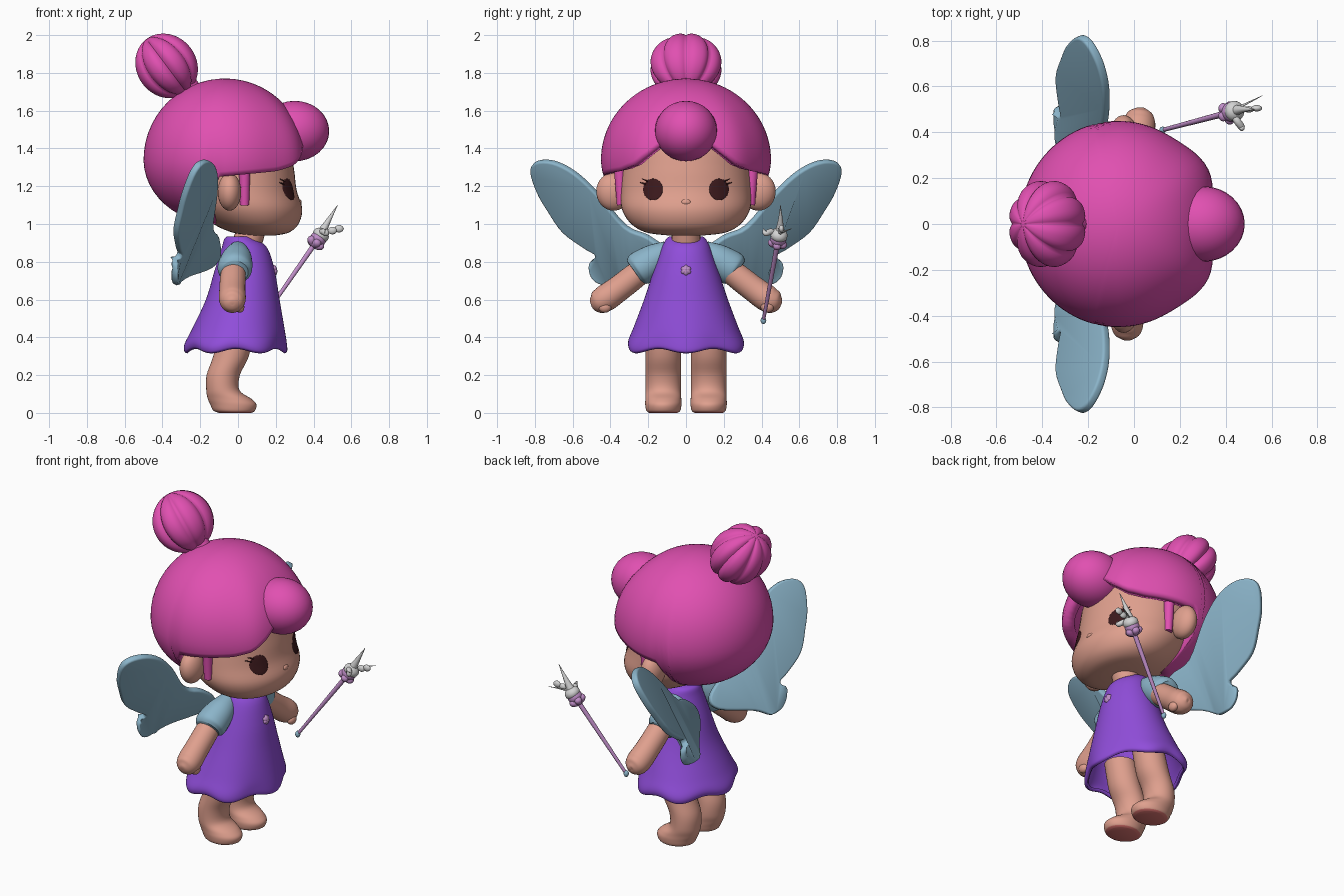
import bpy, bmesh
from math import sin, cos, pi, acos, exp, radians
from mathutils import Vector
from mathutils.bvhtree import BVHTree

cube = bpy.data.objects.get("Cube")
if cube:
    bpy.data.objects.remove(cube, do_unlink=True)


def material(name, r, g, b):
    m = bpy.data.materials.new(name)
    m.use_nodes = True
    m.diffuse_color = (r, g, b, 1)
    node = next(n for n in m.node_tree.nodes if n.type == "BSDF_PRINCIPLED")
    node.inputs["Base Color"].default_value = (r, g, b, 1)
    return m


PINK = material("hair pink", 0.75, 0.08, 0.44)
SKIN = material("skin", 0.74, 0.35, 0.27)
PURPLE = material("dress purple", 0.28, 0.075, 0.70)
BLUE = material("soft blue", 0.26, 0.46, 0.59)
BROWN = material("eye brown", 0.045, 0.010, 0.012)
LILAC = material("lilac", 0.53, 0.27, 0.58)
SILVER = material("silver", 0.65, 0.65, 0.65)
RED = material("sole red", 0.70, 0.17, 0.16)


def finish(name, bm, mat, angle=50):
    bmesh.ops.recalc_face_normals(bm, faces=bm.faces[:])
    mesh = bpy.data.meshes.new(name)
    bm.to_mesh(mesh)
    bm.free()
    mesh.materials.append(mat)
    ob = bpy.data.objects.new(name, mesh)
    bpy.context.collection.objects.link(ob)
    bpy.ops.object.select_all(action="DESELECT")
    ob.select_set(True)
    bpy.context.view_layer.objects.active = ob
    bpy.ops.object.shade_smooth_by_angle(angle=radians(angle))
    return ob


def smooth(points, steps=5, closed=False):
    """Curve through the points, any number of components."""
    n, out = len(points), []
    pick = (lambda i: points[i % n]) if closed else (lambda i: points[min(max(i, 0), n - 1)])
    for i in range(n if closed else n - 1):
        for k in range(steps):
            t = k / steps
            out.append([b + 0.5 * t * (c - a + t * (2*a - 5*b + 4*c - d + t * (3*(b - c) + d - a)))
                        for a, b, c, d in zip(pick(i - 1), pick(i), pick(i + 1), pick(i + 2))])
    return out if closed else out + [list(points[-1])]


def bridge(bm, rings):
    for a, b in zip(rings, rings[1:]):
        for i in range(len(a)):
            j = (i + 1) % len(a)
            bm.faces.new((a[i], a[j], b[j], b[i]))


def loft(name, mat, rings, y=0, n=48, bottom=True):
    """Stack of ellipses: height, centre x, radius x, radius y, wave."""
    bm, made = bmesh.new(), []
    for z, cx, rx, ry, w in smooth([tuple(r) + (0,) * (5 - len(r)) for r in rings]):
        ring = []
        for i in range(n):
            a = 2 * pi * i / n
            f = 1 + w * cos(6 * a)
            ring.append(bm.verts.new((cx + rx * f * cos(a), y + ry * f * sin(a), z - 0.4 * w * cos(6 * a))))
        made.append(ring)
    bridge(bm, made)
    bm.faces.new(made[-1])
    if bottom:
        bm.faces.new(made[0])
    return finish(name, bm, mat)


def tube(name, mat, points, n=20, steps=5):
    """Round tube along points of x, y, z, radius."""
    path = smooth(points, steps)
    bm, made = bmesh.new(), []
    for i, (x, y, z, r) in enumerate(path):
        d = Vector(path[min(i + 1, len(path) - 1)][:3]) - Vector(path[max(i - 1, 0)][:3])
        q = d.to_track_quat("Z", "Y")
        made.append([bm.verts.new(Vector((x, y, z)) + q @ Vector((r * cos(2*pi*k/n), r * sin(2*pi*k/n), 0)))
                     for k in range(n)])
    bridge(bm, made)
    bm.faces.new(made[0])
    bm.faces.new(made[-1])
    return finish(name, bm, mat)


def ball(name, mat, loc, radii, ribs=0, depth=0.0, axis=(0, 0, 1), seg=32):
    """Ellipsoid with optional soft ribs around its axis."""
    bm = bmesh.new()
    bmesh.ops.create_uvsphere(bm, u_segments=seg, v_segments=seg // 2, radius=1)
    q = Vector(axis).to_track_quat("Z", "Y")
    for v in bm.verts:
        if ribs:
            flat = Vector((v.co.x, v.co.y))
            a = flat.angle_signed(Vector((1, 0)), 0)
            v.co *= 1 - depth * flat.length * (1 - abs(sin(ribs * a / 2))) ** 1.5
        v.co = Vector(loc) + q @ Vector([c * r for c, r in zip(v.co, radii)])
    return finish(name, bm, mat, 75)


# Head and neck
head = loft("head", SKIN, [(.94, .13, .07, .10), (.955, .12, .15, .21), (1.0, .095, .225, .29), (1.08, .06, .28, .34),
                           (1.18, .02, .29, .345), (1.3, -.02, .315, .34), (1.45, -.03, .29, .32), (1.6, -.05, .2, .22)])
tube("neck", SKIN, [(.03, 0, .84, .08), (.08, 0, 1.0, .075)])
tree = BVHTree.FromPolygons([v.co for v in head.data.vertices], [p.vertices[:] for p in head.data.polygons])


def face_x(y, z):
    return tree.ray_cast(Vector((1, y, z)), Vector((-1, 0, 0)))[0].x


ball("nose", SKIN, (face_x(0, 1.115) - .006, 0, 1.115), (.011, .026, .016), seg=16)


# Hair cap: a shell that stops at a hairline depending on direction
def hairline(a):
    stops = [(0, 1.47), (16, 1.43), (25, 1.37), (36, 1.31), (50, 1.28), (95, 1.25), (106, 1.0), (180, 1.0)]
    for (a0, z0), (a1, z1) in zip(stops, stops[1:]):
        if a <= a1:
            return z0 + (z1 - z0) * (a - a0) / (a1 - a0)


bm, rings = bmesh.new(), []
COLS, ROWS = 96, 24
for t in range(ROWS + 1):
    ring = []
    for i in range(COLS):
        a = 2 * pi * i / COLS
        turn = min(360 * i / COLS, 360 - 360 * i / COLS)
        edge = hairline(turn) - 1.34
        th = acos(edge / (.43 if edge > 0 else .35)) * (0.02 + 0.98 * t / ROWS)
        rz = .43 if cos(th) > 0 else .35
        # side-swept locks swell either side of the fringe
        out = sin(th) * (1 + .06 * sin(th) ** 2 * exp(-((turn - 32) / 16) ** 2))
        ring.append(bm.verts.new((-.07 + .43 * out * cos(a), .45 * out * sin(a), 1.34 + rz * cos(th))))
    rings.append(ring)
bridge(bm, rings)
bm.faces.new(rings[0])
hair = finish("hair_cap", bm, PINK, 60)
shell = hair.modifiers.new("thickness", "SOLIDIFY")
shell.thickness, shell.offset = 0.07, -1

# Fringe and bun
ball("fringe_puff", PINK, (.3, 0, 1.492), (.183, .165, .16))
ball("bun", PINK, (-.378, 0, 1.837), (.195, .165, .178), ribs=8, depth=.13, axis=(-.6, 0, .8), seg=80)
tube("bun_base", PINK, [(-.22, 0, 1.68, .05), (-.3, 0, 1.77, .06)])

# Dress
dress = loft("dress", PURPLE, [(.327, -.012, .25, .295, .03), (.338, -.012, .264, .312, .03), (.375, -.012, .264, .313, .026),
                               (.45, .002, .242, .28, .01), (.6, .025, .195, .222), (.75, .035, .16, .172),
                               (.87, .035, .122, .13), (.92, .012, .085, .105), (.935, .01, .065, .085)], n=96, bottom=False)
cloth = dress.modifiers.new("cloth", "SOLIDIFY")
cloth.thickness, cloth.offset = 0.02, -1
ball("dress_flower", LILAC, (.192, 0, .755), (.028, .028, .016), ribs=6, depth=.2, axis=(1, 0, .15), seg=48)

for s, side in ((1, "left"), (-1, "right")):
    # Face details
    bm = bmesh.new()
    bmesh.ops.create_uvsphere(bm, u_segments=32, v_segments=20, radius=1)
    for v in bm.verts:
        y, z = s * .175 + v.co.y * .052, 1.183 + v.co.z * .057
        v.co = Vector((face_x(y, z) + v.co.x * .008, y, z))
    finish(side + "_eye", bm, BROWN)
    for k in range(2):
        y0, z0, y1, z1 = s * (.2 + .012 * k), 1.225 - .015 * k, s * (.232 + .01 * k), 1.238 - .018 * k
        tube(f"{side}_lash_{k}", BROWN, [(face_x(y0, z0), y0, z0, .005), (face_x(y1, z1) + .002, y1, z1, .002)], n=8)
    ball(side + "_ear", SKIN, (-.045, s * .385, 1.17), (.062, .09, .1), axis=(0, s * .12, 1))
    tube(side + "_sideburn", PINK, [(.035, s * .352, 1.3, .03), (.035, s * .342, 1.1, .024)])

    # Arm, with the left hand reaching forward
    fwd = .06 if s > 0 else 0
    arm = [(-.01, .14, .82, .05), (-.025, .25, .74, .066), (-.03, .36, .655, .069), (-.03, .435, .603, .071),
           (-.03, .48, .587, .056), (-.03, .502, .582, .025), (-.03, .506, .581, .004)]
    tube(side + "_arm", SKIN, [(x + fwd * min(1, y * 2), s * y, z, r) for x, y, z, r in arm], n=28)
    ball(side + "_thumb", SKIN, (.01 + fwd, s * .43, .56), (.024, .035, .03), seg=16)
    tube(side + "_sleeve", BLUE, [(.0, s * .09, .865, .05), (-.005, s * .15, .825, .077), (-.013, s * .21, .785, .09),
                                  (-.018, s * .25, .76, .09), (-.018, s * .272, .745, .072)], n=28)

    # Leg and foot, with a coloured sole
    leg = loft(side + "_leg", SKIN, [(.0, -.015, .085, .075), (.012, -.02, .11, .09), (.045, -.025, .122, .096),
                                     (.075, -.045, .115, .095), (.12, -.08, .088, .094), (.2, -.078, .088, .094),
                                     (.3, -.037, .094, .094), (.45, .0, .09, .09)], y=s * .12)
    leg.data.materials.append(RED)
    for p in leg.data.polygons:
        if p.center.z < .008:
            p.material_index = 1

    # Wing: tilted outline with a rounded edge
    outline = [(.08, .84), (.2, .935), (.32, .99), (.47, 1.165), (.59, 1.275), (.7, 1.33), (.79, 1.33), (.82, 1.28),
               (.785, 1.17), (.73, 1.075), (.65, .96), (.535, .875), (.475, .835), (.51, .79), (.5, .725),
               (.45, .685), (.36, .685), (.28, .725), (.1, .77)]
    bm = bmesh.new()
    bm.faces.new([bm.verts.new((max(-.335, -.54 - .52 * y + .57 * z), s * y, z))
                  for y, z in smooth(outline, 4, closed=True)])
    wing = finish(side + "_wing", bm, BLUE)
    thick = wing.modifiers.new("thickness", "SOLIDIFY")
    thick.thickness, thick.offset = .04, 0
    rim = wing.modifiers.new("rim", "BEVEL")
    rim.width, rim.segments = .012, 3

# Wand: rod, end bead, collar, orb and silver ornaments
low, high = Vector((.125, .41, .49)), Vector((.41, .485, .9))
along = high - low
tube("wand_rod", LILAC, [(*low, .009), (*high, .014)], n=12)
ball("wand_bead", BLUE, low, (.015, .015, .02), seg=16)
ball("wand_collar", LILAC, high, (.052, .052, .03), ribs=5, depth=.3, axis=along, seg=40)
ball("wand_cup", LILAC, low + along * 1.05, (.043, .043, .04), axis=along)
ball("wand_orb", SILVER, low + along * 1.1, (.045, .045, .036), axis=along)
tube("wand_spike", SILVER, [(.44, .495, .95, .026), (.48, .5, 1.02, .013), (.527, .5, 1.1, .001)], n=12)
tube("wand_needle", SILVER, [(.44, .5, .95, .006), (.5, .53, .965, .004), (.56, .56, .975, .001)], n=8)
tube("wand_curl", SILVER, [(.43, .48, .95, .012), (.45, .45, .96, .016), (.47, .42, .95, .014), (.465, .41, .975, .003)], n=12)
for i, (x, y, z) in enumerate([(.5, .5, .965), (.535, .505, .975)]):
    ball(f"wand_petal_{i}", SILVER, (x, y, z), (.024, .014, .02), seg=16)
